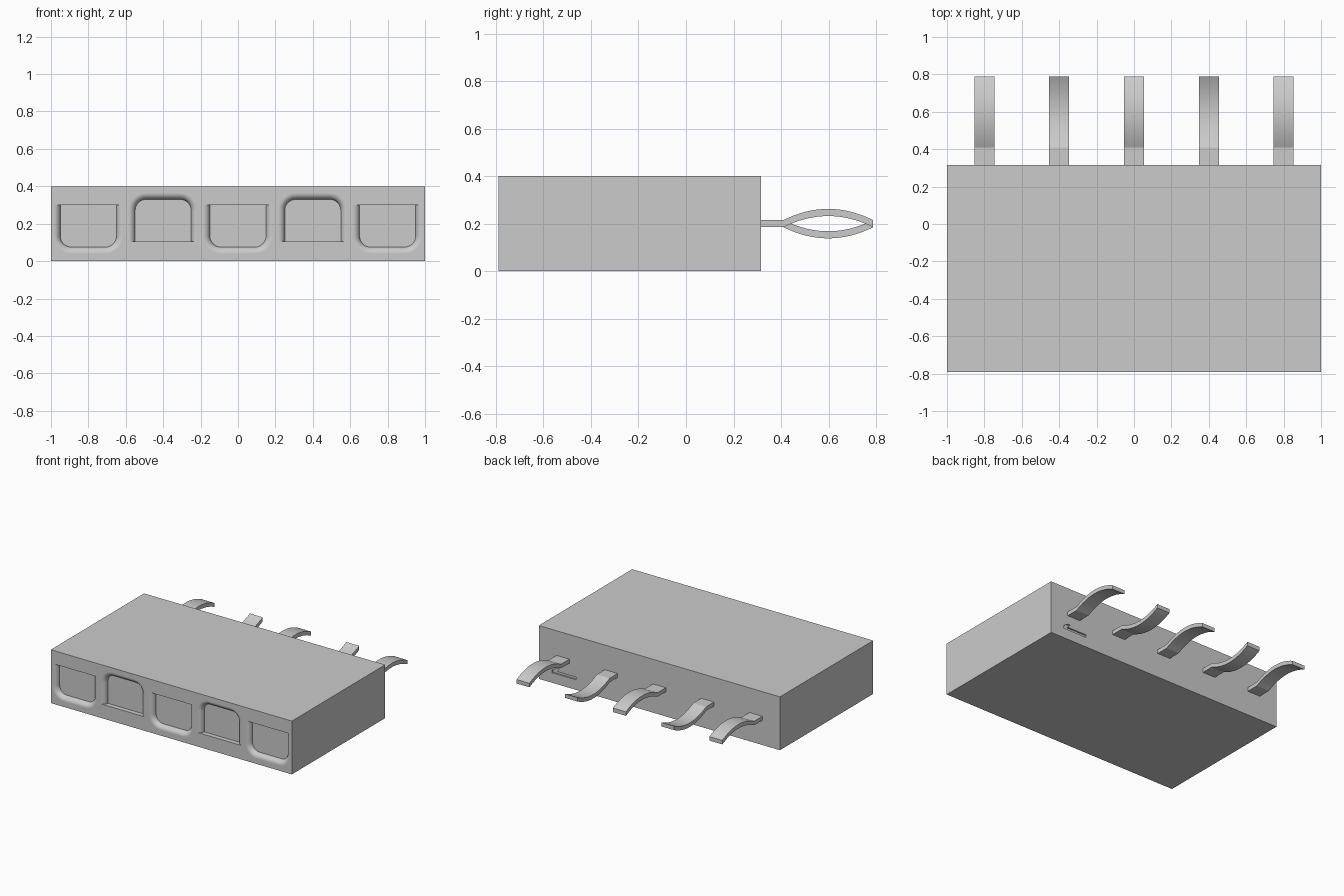
import bpy
import bmesh
import math
from mathutils import Vector

if "Cube" in bpy.data.objects:
    bpy.data.objects.remove(bpy.data.objects["Cube"], do_unlink=True)

GREY = (0.6, 0.6, 0.6, 1)
grey = bpy.data.materials.new("plain grey")
grey.use_nodes = True
grey.diffuse_color = GREY
grey.node_tree.nodes["Principled BSDF"].inputs["Base Color"].default_value = GREY

FRONT, BACK, HEIGHT = -0.79, 0.315, 0.4
FILLET = 0.035


def make_object(name, bm):
    bmesh.ops.recalc_face_normals(bm, faces=bm.faces)
    mesh = bpy.data.meshes.new(name)
    bm.to_mesh(mesh)
    bm.free()
    mesh.materials.append(grey)
    obj = bpy.data.objects.new(name, mesh)
    bpy.context.collection.objects.link(obj)
    return obj


def loft(name, rings):
    """Skin a list of closed rings and cap both ends."""
    bm = bmesh.new()
    loops = [[bm.verts.new(p) for p in ring] for ring in rings]
    n = len(loops[0])
    for a, b in zip(loops, loops[1:]):
        for i in range(n):
            j = (i + 1) % n
            bm.faces.new((a[i], a[j], b[j], b[i]))
    bm.faces.new(loops[0])
    bm.faces.new(loops[-1])
    return make_object(name, bm)


def box(name, lo, hi):
    lo, hi = Vector(lo), Vector(hi)
    bm = bmesh.new()
    bmesh.ops.create_cube(bm, size=1)
    for v in bm.verts:
        v.co = (lo + hi) / 2 + v.co * (hi - lo)
    return make_object(name, bm)


def make_active(obj):
    bpy.ops.object.select_all(action="DESELECT")
    obj.select_set(True)
    bpy.context.view_layer.objects.active = obj


def cut(obj, cutter):
    cutter.hide_render = True
    make_active(obj)
    mod = obj.modifiers.new("cut", "BOOLEAN")
    mod.operation = "DIFFERENCE"
    mod.solver = "EXACT"
    mod.object = cutter
    bpy.ops.object.modifier_apply(modifier=mod.name)
    bpy.data.objects.remove(cutter, do_unlink=True)


def pocket_ring(cx, up, y, grow):
    """U outline: one straight edge, two rounded corners, widened by grow."""
    half, deep, corner = 0.15, 0.225, 0.06
    pts = [(half + grow, 0)]
    for side in (1, -1):
        for k in range(9):
            a = math.radians(90 * k / 8)
            if side < 0:
                a = math.pi / 2 - a
            r = corner + grow
            pts.append((side * (half - corner + r * math.cos(a)),
                        deep - corner + r * math.sin(a)))
    pts.append((-half - grow, 0))
    base, sign = (0.105, 1) if up else (0.3, -1)
    return [(cx + x, y, base + sign * d) for x, d in pts]


# Housing with five shallow pockets, every second one turned over
housing = box("housing", (-1, FRONT, 0), (1, BACK, HEIGHT))
for i in range(5):
    x, up = -0.8 + 0.4 * i, i % 2 == 1
    rings = [pocket_ring(x, up, FRONT - 0.02, FILLET)]
    for k in range(9):
        a = math.radians(90 * k / 8)
        rings.append(pocket_ring(x, up, FRONT + FILLET * (1 - math.cos(a)),
                                 FILLET * (1 - math.sin(a))))
    cut(housing, loft("pocket_cutter", rings))

# Engraved orientation mark on the back: a bar with a slanted hook
mark = [(0.89, 0.075), (0.69, 0.075), (0.69, 0.095), (0.85, 0.095),
        (0.83, 0.12), (0.85, 0.12), (0.89, 0.095)]
cut(housing, loft("mark_cutter", [[(x, y, z) for x, z in mark]
                                  for y in (BACK - 0.012, BACK + 0.02)]))
make_active(housing)
bpy.ops.object.shade_smooth_by_angle(angle=math.radians(30))
weighted = housing.modifiers.new("even shading", "WEIGHTED_NORMAL")
weighted.keep_sharp = True

# Spring contacts: short flat tail, then an arch bowed up or down
START, END, BOW, THICK = 0.41, 0.788, 0.047, 0.03
for i in range(5):
    sign = -1 if i % 2 else 1
    path = [(BACK - 0.005, 0)]
    for k in range(17):
        t = k / 16
        path.append((START + t * (END - START), sign * BOW * 4 * t * (1 - t)))
    x, half = -0.8 + 0.4 * i, 0.0535
    rings = []
    for y, rise in path:
        lo, hi = 0.2 + rise - THICK / 2, 0.2 + rise + THICK / 2
        rings.append([(x - half, y, lo), (x + half, y, lo),
                      (x + half, y, hi), (x - half, y, hi)])
    contact = loft("contact_%d" % (i + 1), rings)
    make_active(contact)
    bpy.ops.object.shade_smooth_by_angle(angle=math.radians(20))
